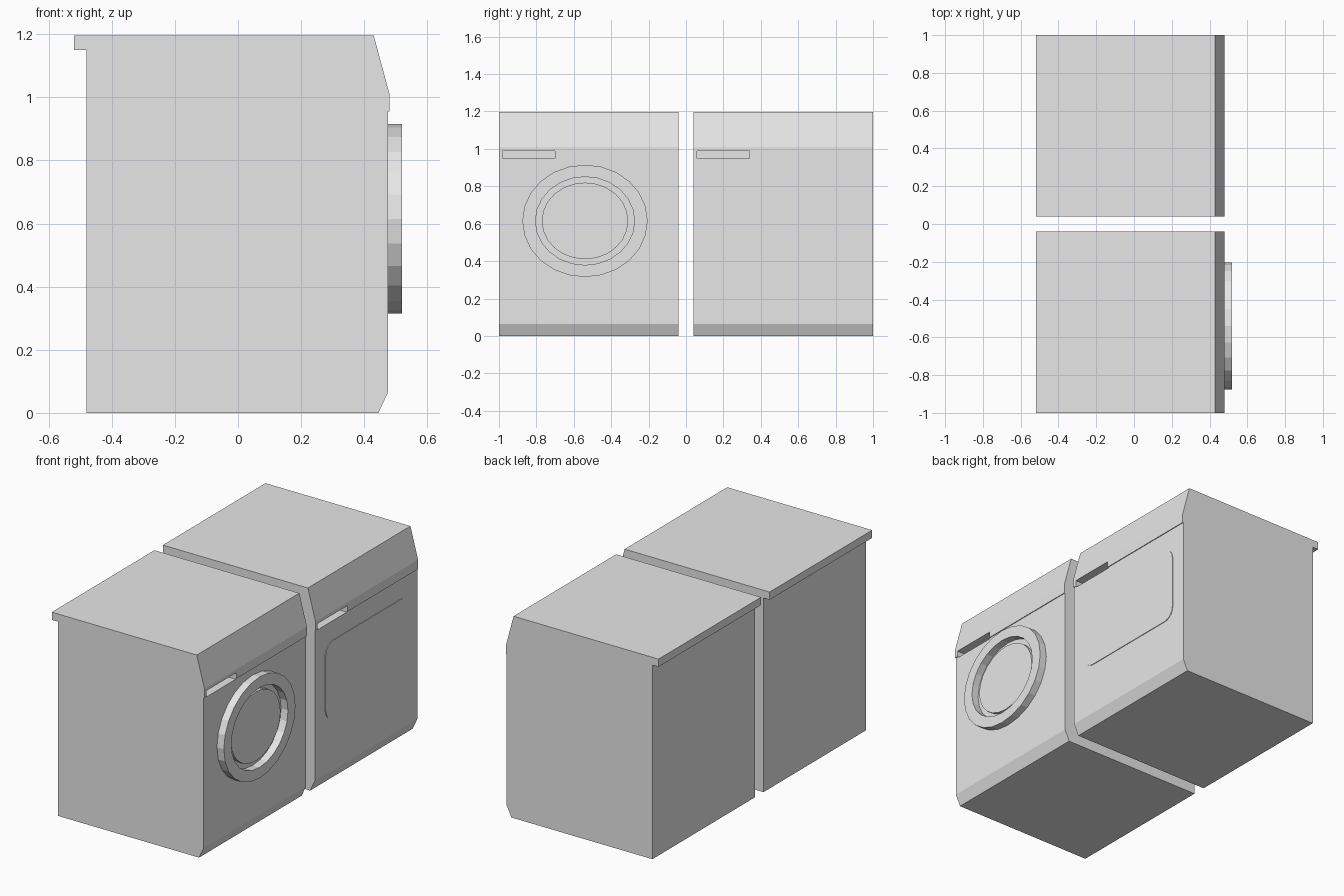
import bpy, bmesh
from math import sin, cos, pi

cube = bpy.data.objects.get("Cube")
if cube:
    bpy.data.objects.remove(cube, do_unlink=True)

grey = bpy.data.materials.new("light grey enamel")
grey.use_nodes = True
COLOR = (0.8, 0.8, 0.8, 1)
grey.diffuse_color = COLOR
grey.node_tree.nodes["Principled BSDF"].inputs["Base Color"].default_value = COLOR

FRONT = 0.475  # x of the flat appliance front


def finish(name, bm):
    bmesh.ops.recalc_face_normals(bm, faces=bm.faces)
    mesh = bpy.data.meshes.new(name)
    bm.to_mesh(mesh)
    bm.free()
    obj = bpy.data.objects.new(name, mesh)
    bpy.context.collection.objects.link(obj)
    mesh.materials.append(grey)
    return obj


def prism(name, points, offset):
    """Closed outline of 3D points extruded along offset."""
    bm = bmesh.new()
    face = bm.faces.new([bm.verts.new(p) for p in points])
    ext = bmesh.ops.extrude_face_region(bm, geom=[face])
    verts = [g for g in ext["geom"] if isinstance(g, bmesh.types.BMVert)]
    bmesh.ops.translate(bm, verts=verts, vec=offset)
    return finish(name, bm)


def ellipse(x, y, z, ry, rz, n=24):
    return [(x, y + ry * sin(2 * pi * i / n), z + rz * cos(2 * pi * i / n))
            for i in range(n)]


# Side profile: plinth chamfer, panel lip, sloped controls, rear overhang
PROFILE = [(-0.48, 0), (0.445, 0), (FRONT, 0.065), (FRONT, 0.955),
           (0.48, 0.955), (0.48, 1.01), (0.43, 1.196), (-0.52, 1.196),
           (-0.52, 1.15), (-0.48, 1.15)]


def cabinet(name, y0):
    body = prism(name, [(x, y0, z) for x, z in PROFILE], (0, 0.96, 0))
    # Handle slot under the control panel
    a, b = y0 + 0.02, y0 + 0.3
    slot = prism(name + "_slot_cutter",
                 [(0.43, a, 0.95), (0.43, b, 0.95), (0.43, b, 0.99), (0.43, a, 0.99)],
                 (0.1, 0, 0))
    slot.hide_render = True
    mod = body.modifiers.new("handle_slot", "BOOLEAN")
    mod.operation = "DIFFERENCE"
    mod.solver = "EXACT"
    mod.object = slot
    bpy.context.view_layer.objects.active = body
    bpy.ops.object.modifier_apply(modifier=mod.name)
    bpy.data.objects.remove(slot, do_unlink=True)


cabinet("washer_cabinet", -1.0)
cabinet("dryer_cabinet", 0.04)

# Round washer door: raised ring around a lower glass disc
CY, CZ = -0.54, 0.615
bm = bmesh.new()
loops = [[bm.verts.new(p) for p in ellipse(x, CY, CZ, ry, rz)]
         for x, ry, rz in ((0.473, 0.335, 0.3), (0.52, 0.335, 0.3),
                           (0.52, 0.265, 0.236), (0.473, 0.265, 0.236))]
for k in range(4):
    p, q = loops[k], loops[(k + 1) % 4]
    for i in range(24):
        j = (i + 1) % 24
        bm.faces.new((p[i], p[j], q[j], q[i]))
finish("washer_door_ring", bm)
prism("washer_door_glass", ellipse(0.473, CY, CZ, 0.231, 0.205), (0.022, 0, 0))

# Dryer door: thin plate with rounded corners
HW, HH, R = 0.386, 0.228, 0.07
outline = []
for c, (sy, sz) in enumerate(((1, 1), (-1, 1), (-1, -1), (1, -1))):
    for s in range(6):
        t = (c + s / 5) * pi / 2
        outline.append((0.473, 0.522 + sy * (HW - R) + R * cos(t),
                        0.607 + sz * (HH - R) + R * sin(t)))
prism("dryer_door", outline, (0.006, 0, 0))
